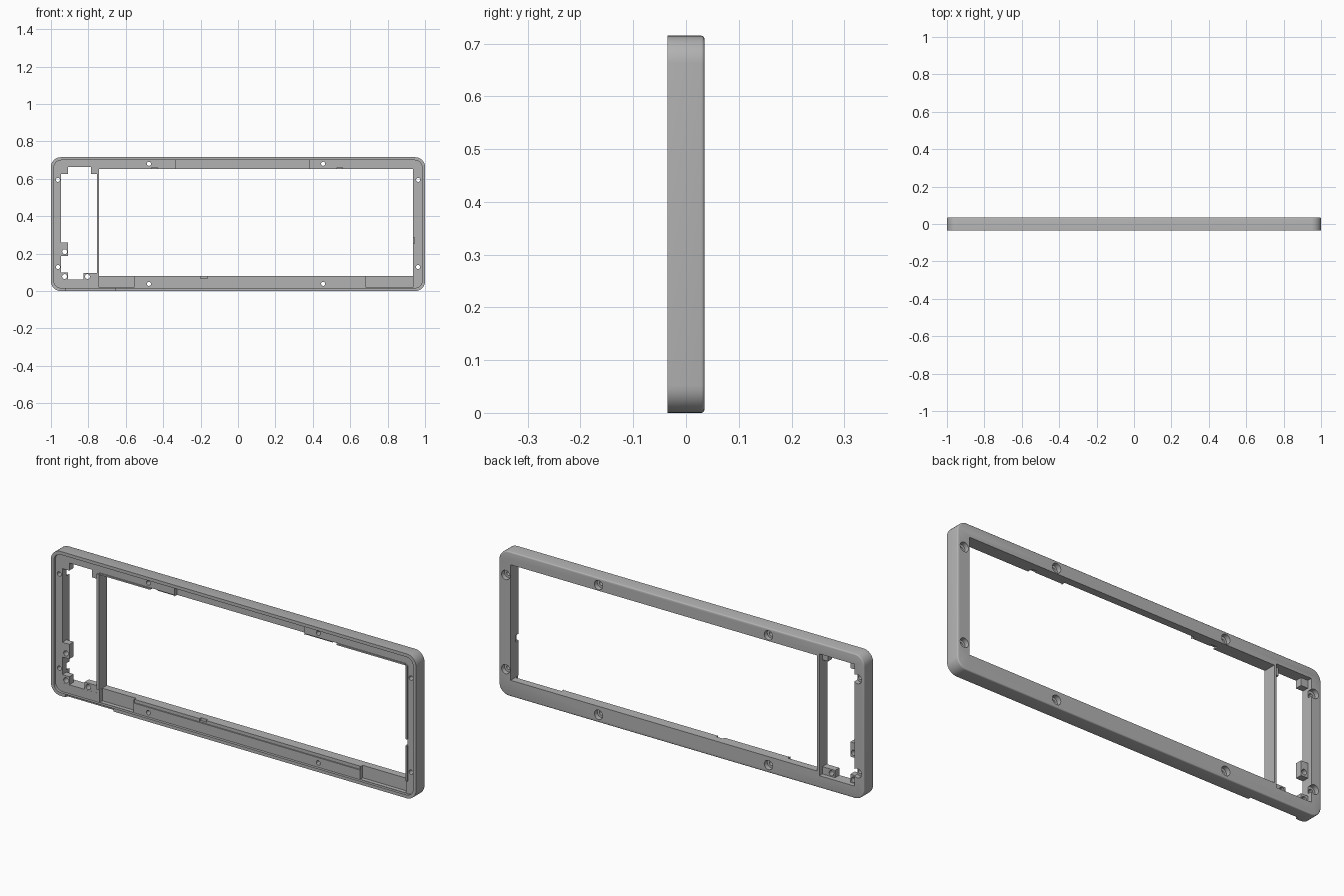
import bpy, bmesh, math

if "Cube" in bpy.data.objects:
    bpy.data.objects.remove(bpy.data.objects["Cube"])

grey = bpy.data.materials.new("satin grey")
grey.use_nodes = True
grey.diffuse_color = (0.45, 0.45, 0.45, 1)
grey.node_tree.nodes["Principled BSDF"].inputs["Base Color"].default_value = (0.45, 0.45, 0.45, 1)

FRONT, BACK, HEIGHT = -0.035, 0.035, 0.715
FLOOR = -0.022     # main recessed floor
POCKET = -0.002    # deeper rail pockets


def finish(name, bm):
    bmesh.ops.recalc_face_normals(bm, faces=bm.faces)
    me = bpy.data.meshes.new(name)
    bm.to_mesh(me)
    bm.free()
    me.materials.append(grey)
    ob = bpy.data.objects.new(name, me)
    bpy.context.collection.objects.link(ob)
    return ob


def prism(name, points, y0, y1, bevel=0):
    """Extrude an x/z outline from y0 back to y1, optionally rounding the back edge."""
    bm = bmesh.new()
    face = bm.faces.new([bm.verts.new((x, y0, z)) for x, z in points])
    new = bmesh.ops.extrude_face_region(bm, geom=[face])["geom"]
    verts = [g for g in new if isinstance(g, bmesh.types.BMVert)]
    bmesh.ops.translate(bm, verts=verts, vec=(0, y1 - y0, 0))
    if bevel:
        rim = [e for e in bm.edges if all(v in verts for v in e.verts)]
        bmesh.ops.bevel(bm, geom=rim, offset=bevel, segments=3, profile=0.5, affect='EDGES')
    return finish(name, bm)


def box(name, x0, x1, z0, z1, y0, y1):
    return prism(name, [(x0, z0), (x1, z0), (x1, z1), (x0, z1)], y0, y1)


def rounded(inset, radius):
    pts = []
    for i, (sx, sz) in enumerate([(1, 1), (-1, 1), (-1, -1), (1, -1)]):
        cx = sx * (1 - inset - radius)
        cz = HEIGHT / 2 + sz * (HEIGHT / 2 - inset - radius)
        for k in range(9):
            a = math.radians(90 * i + 90 * k / 8)
            pts.append((cx + radius * math.cos(a), cz + radius * math.sin(a)))
    return pts


def disc(name, x, z, r, y0, y1):
    ring = [2 * math.pi * k / 20 for k in range(20)]
    return prism(name, [(x + r * math.cos(a), z + r * math.sin(a)) for a in ring], y0, y1)


def cut(target, cutter):
    mod = target.modifiers.new("cut", 'BOOLEAN')
    mod.operation, mod.solver, mod.object = 'DIFFERENCE', 'EXACT', cutter
    bpy.context.view_layer.objects.active = target
    bpy.ops.object.modifier_apply(modifier=mod.name)
    bpy.data.objects.remove(cutter)


# Rounded case body with its shallow front recess
frame = prism("case_frame", rounded(0, 0.052), FRONT, BACK, 0.006)
cut(frame, prism("recess", rounded(0.016, 0.038), FRONT - 0.02, FLOOR))

# Large window and narrow side window, leaving a thin divider
cut(frame, box("main_window", -0.743, 0.936, 0.08, 0.652, -0.1, 0.1))
cut(frame, box("side_window", -0.947, -0.755, 0.06, 0.663, -0.1, 0.1))

# Deep pockets in the rails, between the raised blocks
for x0, x1, z0, z1 in [(-0.332, 0.38, 0.64, 0.699),
                       (-0.742, -0.556, 0.018, 0.1),
                       (0.684, 0.935, 0.018, 0.1)]:
    cut(frame, box("pocket", x0, x1, z0, z1, -0.06, POCKET))

# Steps along the inner edges of the raised blocks
for x0, x1, z0, z1 in [(-0.555, 0.683, 0.064, 0.1),
                       (-0.43, -0.333, 0.63, 0.658),
                       (0.381, 0.56, 0.63, 0.658)]:
    cut(frame, box("edge_step", x0, x1, z0, z1, -0.06, FLOOR + 0.006))

# Small notches in the window edges
for x0, x1, z0, z1 in [(-0.2, -0.163, 0.066, 0.1), (-0.462, -0.43, 0.63, 0.659),
                       (0.53, 0.56, 0.63, 0.659), (0.92, 0.943, 0.255, 0.287)]:
    cut(frame, box("notch", x0, x1, z0, z1, -0.06, -0.004))

# Cable opening in the lower lip
cut(frame, box("lip_opening", -0.92, -0.658, -0.05, 0.013, -0.06, -0.021))

# Counterbored screw holes
screws = [(x, z) for x in (-0.476, 0.455) for z in (0.038, 0.68)]
screws += [(x, z) for x in (-0.963, 0.963) for z in (0.128, 0.594)]
for x, z in screws:
    cut(frame, disc("screw_hole", x, z, 0.011, -0.1, 0.1))
    cut(frame, disc("counterbore", x, z, 0.023, 0.012, 0.1))

# Mounting tabs set forward inside the side window
tabs = [("upper_outer_tab", -0.95, -0.909, 0.625, 0.666, None),
        ("upper_inner_tab", -0.786, -0.753, 0.625, 0.666, None),
        ("middle_tab", -0.95, -0.909, 0.187, 0.26, (-0.927, 0.21)),
        ("lower_outer_tab", -0.95, -0.909, 0.057, 0.1, (-0.927, 0.077)),
        ("lower_inner_tab", -0.825, -0.753, 0.057, 0.096, (-0.805, 0.077))]
parts = [frame]
for name, x0, x1, z0, z1, hole in tabs:
    tab = box(name, x0, x1, z0, z1, FLOOR + 0.0005, 0.012)
    if hole:
        cut(tab, disc("tab_hole", *hole, 0.013, -0.1, 0.1))
    parts.append(tab)

# Fine ridges beside the main window
parts.append(box("right_ridge_upper", 0.936, 0.946, 0.287, 0.652, -0.028, FLOOR + 0.002))
parts.append(box("right_ridge_lower", 0.936, 0.946, 0.08, 0.255, -0.028, FLOOR + 0.002))
parts.append(box("divider_ridge", -0.755, -0.743, 0.08, 0.652, -0.028, FLOOR + 0.002))
parts.append(box("top_ridge_outer", -0.743, -0.462, 0.652, 0.659, -0.028, FLOOR + 0.002))
parts.append(box("top_ridge_inner", 0.56, 0.936, 0.652, 0.659, -0.028, FLOOR + 0.002))

# Smooth shading with crisp edges
bpy.ops.object.select_all(action='DESELECT')
for ob in parts:
    ob.select_set(True)
bpy.context.view_layer.objects.active = frame
bpy.ops.object.shade_smooth_by_angle(angle=math.radians(32))
